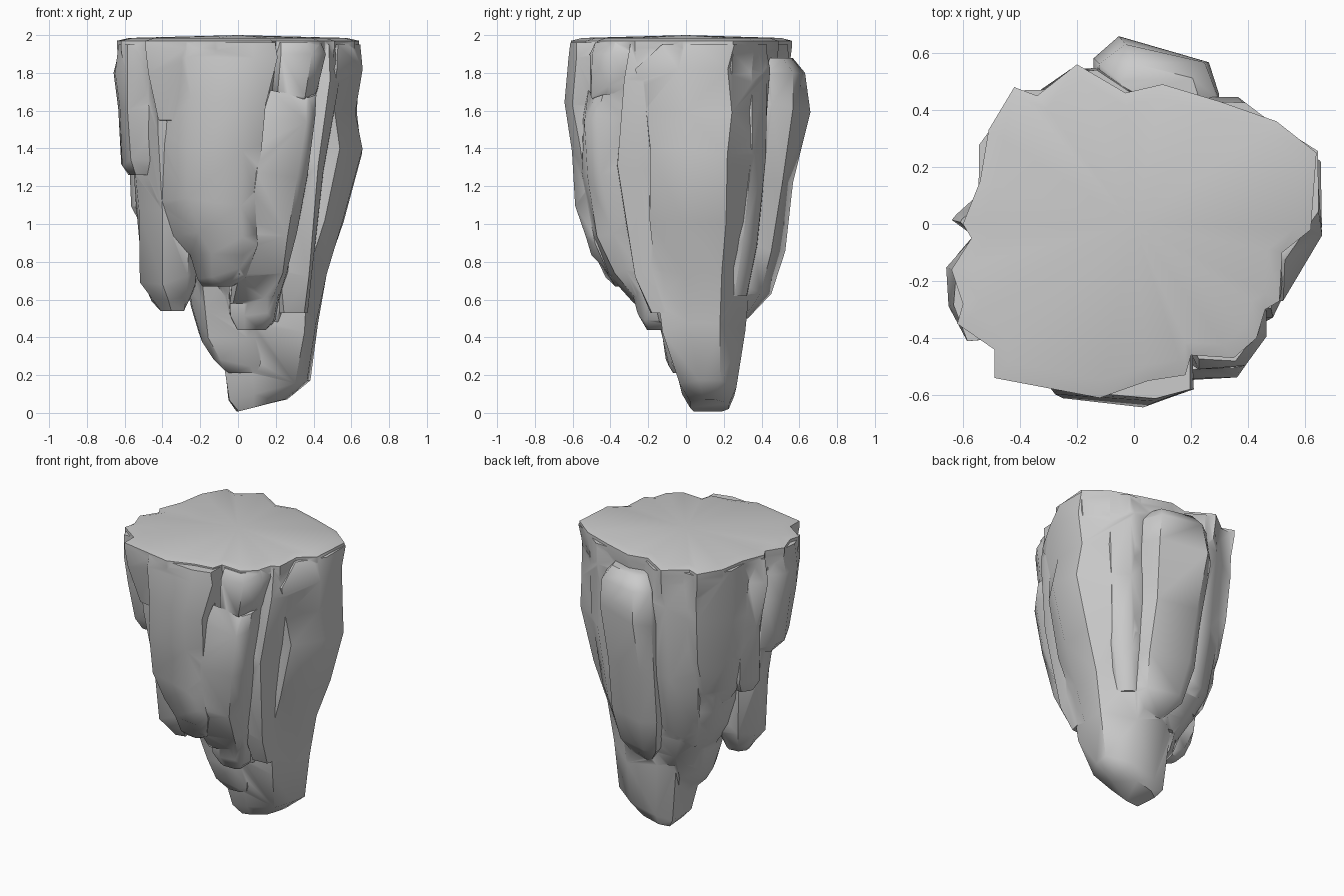
import bpy, bmesh, random

random.seed(11)
slabs = bpy.data.collections.new("slabs")
bpy.context.scene.collection.children.link(slabs)


def finish(name, bm, coll):
    bmesh.ops.recalc_face_normals(bm, faces=bm.faces)
    me = bpy.data.meshes.new(name)
    bm.to_mesh(me)
    bm.free()
    ob = bpy.data.objects.new(name, me)
    coll.objects.link(ob)
    return ob


def shard(name, rows, tilt=0.0, slant=0.0, cuts={}, jitter=0.016):
    """Loft chamfered, irregular boxes; each row is z, x0, x1, y0, y1.
    tilt slopes the foot along x, slant shears the outline in y,
    cuts overrides the random corner chamfers."""
    bm = bmesh.new()
    c = [random.uniform(0.4, 0.8) for _ in range(8)]
    for k, v in cuts.items():
        c[k] = v
    unit = [(1, -c[0]), (1, c[1]), (c[2], 1), (-c[3], 1),
            (-1, c[4]), (-1, -c[5]), (-c[6], -1), (c[7], -1)]
    rings = []
    for i, (z, x0, x1, y0, y1) in enumerate(rows):
        cx, cy, hx, hy = (x0 + x1) / 2, (y0 + y1) / 2, (x1 - x0) / 2, (y1 - y0) / 2
        lean = tilt if i < 2 else 0
        wob = 2 * jitter if 0 < i and z < 1.8 and not lean else 0
        rings.append([bm.verts.new((
            cx + u * hx + random.uniform(-jitter, jitter) * 0.7,
            cy + v * hy + slant * u * hx + random.uniform(-jitter, jitter) * 0.7,
            z + lean * u * hx + random.uniform(-wob, wob)))
            for u, v in unit])
    for a, b in zip(rings, rings[1:]):
        for k in range(8):
            bm.faces.new((a[k], a[(k + 1) % 8], b[(k + 1) % 8], b[k]))
    bm.faces.new(rings[0][::-1])
    bm.faces.new(rings[-1])
    bmesh.ops.triangulate(bm, faces=bm.faces)
    return finish(name, bm, slabs)


# Flat, slightly domed top with a ragged rim; all slabs are fused into it
rim = [(-.49, -.54), (-.12, -.61), (.05, -.55), (.18, -.53), (.2, -.46), (.35, -.47),
       (.43, -.40), (.46, -.3), (.51, -.27), (.52, -.1), (.62, -.02), (.64, .25),
       (.5, .36), (.3, .43), (.1, .49), (-.03, .46), (-.2, .56), (-.34, .45),
       (-.42, .48), (-.51, .33), (-.54, .15), (-.6, 0), (-.57, -.05), (-.64, -.16),
       (-.6, -.28), (-.62, -.35), (-.49, -.44)]
bm = bmesh.new()
levels = [(1.55, .86), (1.8, .97), (1.93, 1.0), (1.97, 1.0), (1.985, .9)]
rings = [[bm.verts.new((x * s, y * s, z)) for x, y in rim] for z, s in levels]
n = len(rim)
for a, b in zip(rings, rings[1:]):
    for k in range(n):
        bm.faces.new((a[k], a[(k + 1) % n], b[(k + 1) % n], b[k]))
peak = bm.verts.new((0, 0, 2.0))
base = bm.verts.new((0, 0, 1.5))
for k in range(n):
    bm.faces.new((rings[-1][k], rings[-1][(k + 1) % n], peak))
    bm.faces.new((rings[0][(k + 1) % n], rings[0][k], base))
rock = finish("hanging_rock", bm, bpy.context.scene.collection)

# Inner mass that the slabs cling to
shard("core", [(.48, -.18, .28, -.14, .28), (.6, -.27, .35, -.18, .33), (.75, -.36, .38, -.25, .38),
               (.95, -.42, .4, -.3, .42), (1.3, -.47, .43, -.38, .43), (1.9, -.5, .46, -.46, .45)],
      cuts={1: .4, 2: .4, 5: .2, 6: .3})

# Tall right-hand spire reaching the ground point
shard("spire", [(.04, -.005, .25, .02, .22), (.12, -.04, .375, -.03, .265),
                (.45, -.1, .42, -.12, .31), (.75, -.15, .47, -.17, .34),
                (1.0, -.15, .56, -.19, .38), (1.37, -.15, .65, -.2, .41),
                (1.6, -.15, .62, -.22, .43), (1.82, -.15, .65, -.27, .44),
                (1.95, -.1, .645, -.12, .42)], tilt=.25,
      cuts={0: .35, 1: .4, 2: .3, 3: .6, 7: .7})
shard("spire_step", [(.21, -.06, .1, -.07, .14), (.27, -.12, .11, -.1, .16), (.4, -.2, .12, -.12, .22),
                     (.54, -.25, .2, -.16, .28), (.9, -.3, .25, -.25, .35)])

# Front slabs
shard("front_slab", [(.67, -.19, -.04, -.36, -.12), (.74, -.22, .05, -.42, -.1),
                     (.86, -.26, .1, -.49, -.1), (.95, -.36, .1, -.52, -.05),
                     (1.12, -.43, .1, -.56, -.05), (1.4, -.44, .12, -.59, -.05),
                     (1.65, -.45, .14, -.62, -.05), (1.88, -.49, .2, -.61, -.05),
                     (1.96, -.49, .19, -.59, -.05)], slant=-.1, cuts={0: .8, 5: .15, 6: .35, 7: .65})
shard("front_right_slab", [(.58, -.04, .2, -.26, .0), (.75, -.03, .27, -.4, .0),
                           (.95, .02, .31, -.48, -.05), (1.25, .06, .36, -.54, -.1),
                           (1.55, .1, .4, -.54, -.15), (1.68, .14, .41, -.5, -.18)],
      slant=.12, cuts={6: .8})
shard("front_right_foot", [(.44, .0, .14, -.21, -.05), (.5, -.04, .2, -.25, .0),
                           (.7, -.05, .22, -.3, .05)])
shard("front_right_cap", [(1.62, .22, .4, -.44, -.1), (1.7, .16, .42, -.5, -.1),
                          (1.9, .18, .46, -.5, -.1), (1.96, .18, .44, -.47, -.1)])
shard("right_front_rib", [(.53, .2, .36, -.18, .1), (.75, .18, .4, -.27, .1),
                          (1.3, .2, .45, -.36, .1), (1.75, .25, .53, -.33, .1),
                          (1.95, .25, .51, -.29, .1)])

# Left slabs
shard("left_front_slab", [(.54, -.40, -.28, -.17, -.03), (.6, -.46, -.25, -.22, .02),
                          (.7, -.51, -.22, -.28, .05), (1.1, -.53, -.2, -.34, .08),
                          (1.5, -.56, -.2, -.42, .08), (1.95, -.58, -.2, -.48, .05)],
      cuts={5: .1, 6: .2})
shard("left_upper_slab", [(1.26, -.57, -.35, -.27, -.03), (1.33, -.61, -.3, -.31, -.03),
                          (1.6, -.63, -.3, -.37, -.05), (1.8, -.65, -.3, -.4, -.06),
                          (1.95, -.63, -.3, -.4, -.08)], cuts={5: .3})
shard("left_rib", [(1.03, -.53, -.35, -.02, .1), (1.12, -.56, -.3, -.07, .14),
                   (1.5, -.59, -.3, -.07, .15), (1.8, -.63, -.3, -.06, .1),
                   (1.95, -.61, -.3, -.05, .08)], cuts={4: .1, 5: .2})
shard("left_back_slab", [(.98, -.42, -.2, .1, .3), (1.08, -.48, -.15, .04, .36),
                         (1.3, -.52, -.1, .0, .42), (1.6, -.54, -.1, .0, .46),
                         (1.95, -.54, -.1, .05, .47)], cuts={3: .4, 4: .1})

# Back slabs
shard("back_left_slab", [(.66, -.26, -.03, .1, .33), (.8, -.33, .0, .1, .41),
                         (1.2, -.37, .02, .1, .49), (1.7, -.37, .02, .1, .55),
                         (1.95, -.36, .0, .1, .54)], cuts={2: .3, 3: .2, 4: .5})
shard("back_slab", [(.5, .04, .2, .18, .32), (.64, -.05, .25, .15, .43),
                    (.85, -.1, .28, .15, .5), (1.2, -.12, .29, .15, .54),
                    (1.6, -.14, .3, .2, .62), (1.8, -.12, .29, .2, .6),
                    (1.88, -.06, .24, .2, .54)], slant=-.25, cuts={3: .6})
shard("back_right_slab", [(.62, .15, .34, .1, .32), (.9, .12, .42, .1, .38),
                          (1.4, .12, .48, .1, .43), (1.95, .1, .5, .1, .43)], cuts={1: .5, 2: .4})

# Fuse every slab so only the outer skin remains
mod = rock.modifiers.new("fuse", 'BOOLEAN')
mod.operation, mod.solver = 'UNION', 'EXACT'
mod.operand_type, mod.collection = 'COLLECTION', slabs
mod.use_self = True
bpy.context.view_layer.objects.active = rock
rock.select_set(True)
bpy.ops.object.modifier_apply(modifier=mod.name)
for ob in list(slabs.objects):
    bpy.data.objects.remove(ob)
bpy.data.collections.remove(slabs)
bpy.ops.object.shade_smooth_by_angle(angle=0.85)
